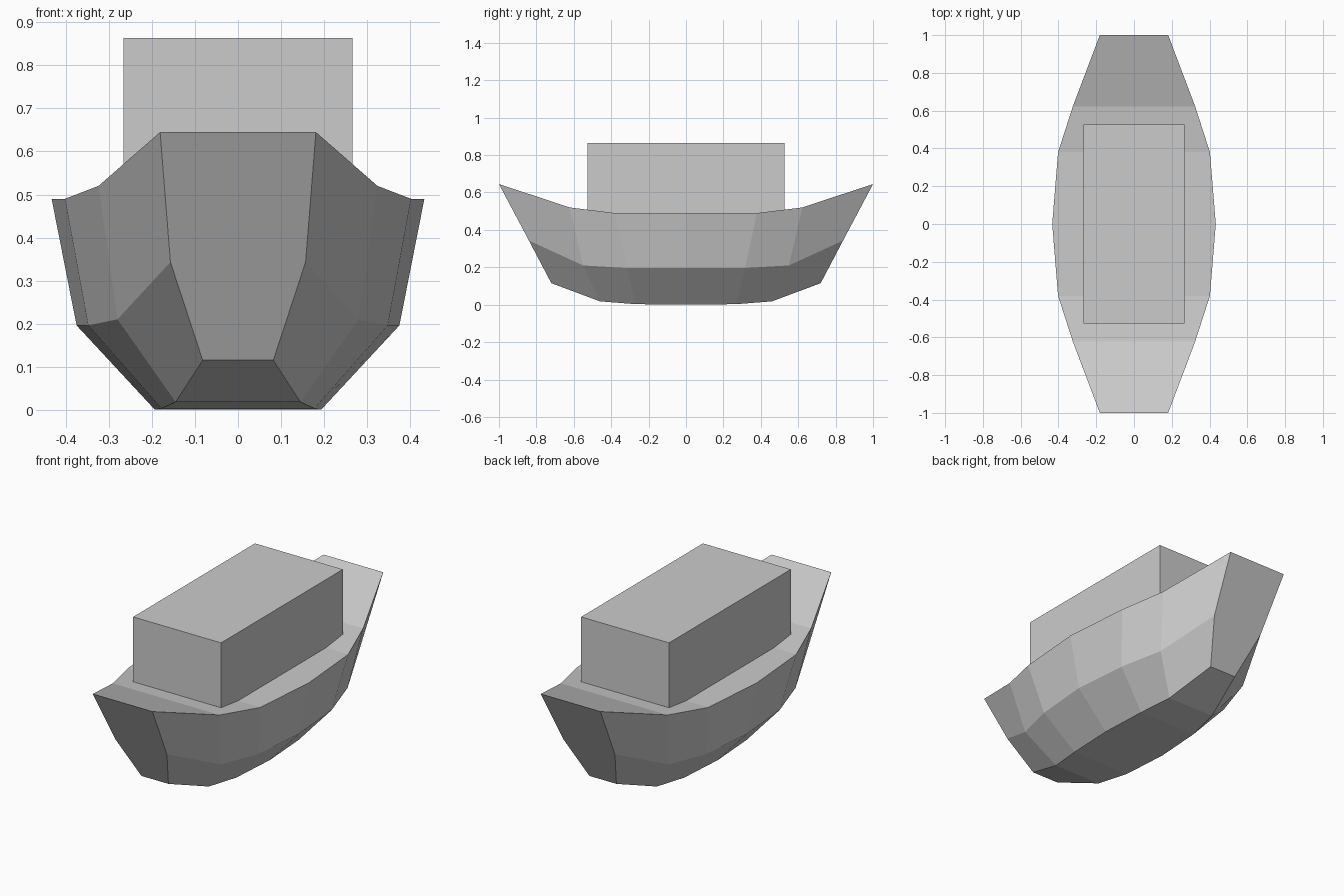
import bpy, bmesh

if "Cube" in bpy.data.objects:
    bpy.data.objects.remove(bpy.data.objects["Cube"])

# Hull stations from midship to the end: (half width, y, z) for keel, chine, rim
STATIONS = [
    [(0.193, 0.0, 0.0), (0.375, 0.0, 0.196), (0.433, 0.0, 0.49)],
    [(0.178, 0.27, 0.003), (0.348, 0.315, 0.196), (0.402, 0.38, 0.49)],
    [(0.145, 0.46, 0.018), (0.28, 0.55, 0.21), (0.324, 0.622, 0.52)],
    [(0.082, 0.72, 0.115), (0.157, 0.84, 0.343), (0.181, 1.0, 0.645)],
]


def finish(name, bm):
    bmesh.ops.recalc_face_normals(bm, faces=bm.faces)
    mesh = bpy.data.meshes.new(name)
    bm.to_mesh(mesh)
    bm.free()
    obj = bpy.data.objects.new(name, mesh)
    bpy.context.collection.objects.link(obj)
    return obj


# Hull: closed loops lofted from front to back, with bottom and flat deck
bm = bmesh.new()
mirrored = [[(x, -y, z) for x, y, z in s] for s in STATIONS[:0:-1]]
rings = []
for s in mirrored + STATIONS:
    outline = s + [(-x, y, z) for x, y, z in reversed(s)]
    rings.append([bm.verts.new(p) for p in outline])
for a, b in zip(rings, rings[1:]):
    for i in range(6):
        j = (i + 1) % 6
        bm.faces.new((a[i], a[j], b[j], b[i]))

# Flat end plates in two tiers
for r in (rings[0], rings[-1]):
    bm.faces.new((r[0], r[1], r[4], r[5]))
    bm.faces.new((r[1], r[2], r[3], r[4]))
finish("hull", bm)

# Cabin: plain box sunk into the deck
bm = bmesh.new()
bmesh.ops.create_cube(bm, size=1)
bmesh.ops.scale(bm, vec=(0.533, 1.055, 0.52), verts=bm.verts)
cabin = finish("cabin", bm)
cabin.location.z = 0.864 - 0.26
